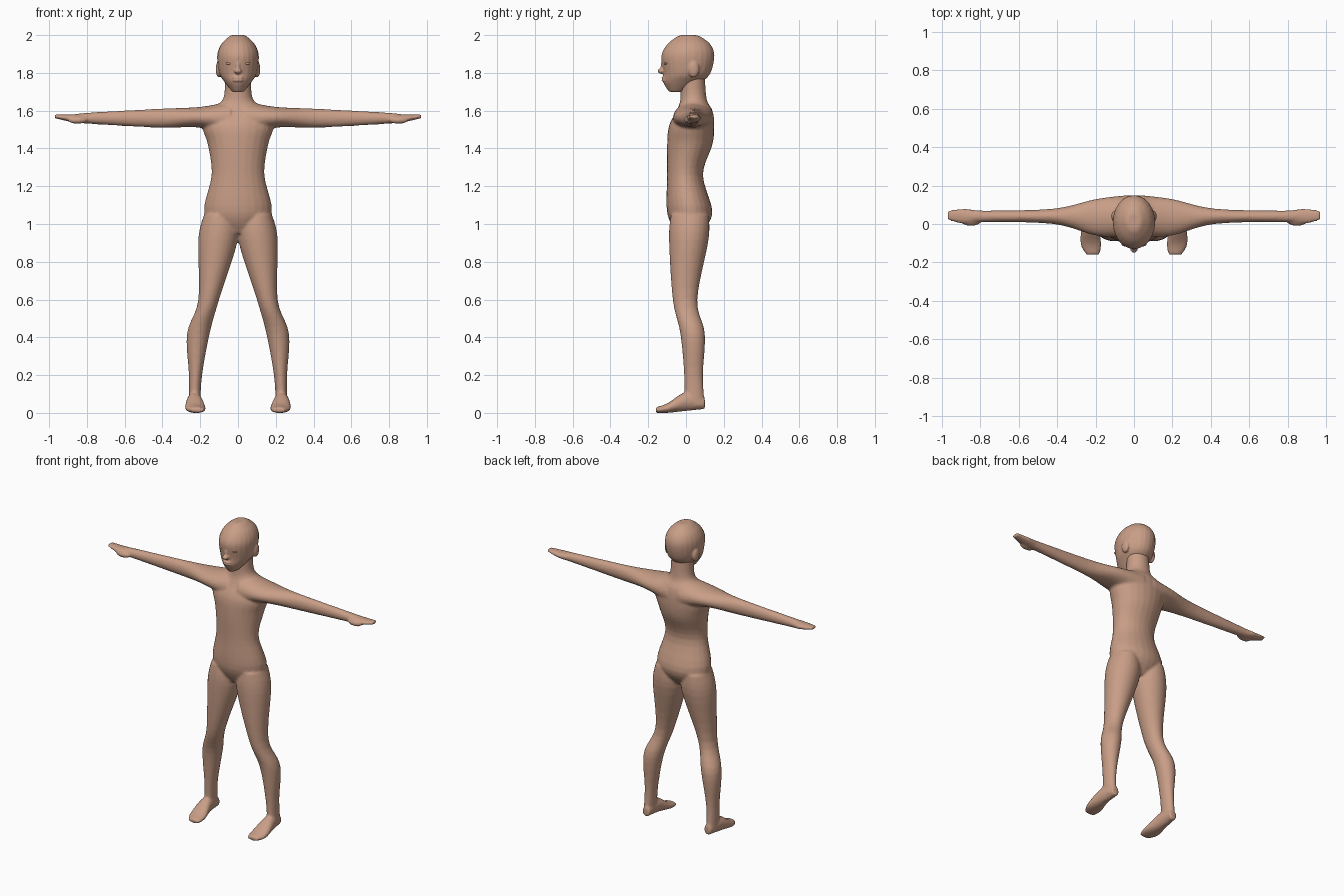
import bpy, bmesh, math
from mathutils import Vector, Matrix

cube = bpy.data.objects.get("Cube")
if cube:
    bpy.data.objects.remove(cube, do_unlink=True)

skin = bpy.data.materials.new("skin")
skin.use_nodes = True
color = (0.58, 0.34, 0.24, 1)
skin.diffuse_color = color
shader = skin.node_tree.nodes["Principled BSDF"]
shader.inputs["Base Color"].default_value = color
shader.inputs["Roughness"].default_value = 0.8

SIDES = 24
STEPS = 5


def smooth_rows(rows):
    """Refine a few key cross-sections with a smooth spline through them."""
    keys = [Vector(row) for row in rows]
    refined = []
    for i in range(len(keys) - 1):
        start, end = keys[i], keys[i + 1]
        before = keys[max(i - 1, 0)]
        after = keys[min(i + 2, len(keys) - 1)]
        leave, arrive = (end - before) / 2, (after - start) / 2
        for step in range(STEPS):
            t = step / STEPS
            blend = t * t * (3 - 2 * t)
            refined.append(start.lerp(end, blend)
                           + leave * (t * (1 - t) ** 2)
                           - arrive * (t * t * (1 - t)))
    return refined + [keys[-1]]


def loft(bm, axis, rows, side=1):
    """Closed tube along an axis; each row is (position, low a, high a, low b, high b)."""
    across, along = [i for i in range(3) if i != axis]
    rings = []
    for position, low_a, high_a, low_b, high_b in smooth_rows(rows):
        ring = []
        for k in range(SIDES):
            angle = math.tau * k / SIDES
            point = Vector()
            point[axis] = position
            point[across] = (low_a + high_a + math.cos(angle) * (high_a - low_a)) / 2
            point[along] = (low_b + high_b + math.sin(angle) * (high_b - low_b)) / 2
            point.x *= side
            ring.append(bm.verts.new(point))
        rings.append(ring)
    faces = [bm.faces.new(rings[0]), bm.faces.new(rings[-1])]
    for ring, following in zip(rings, rings[1:]):
        for k in range(SIDES):
            n = (k + 1) % SIDES
            faces.append(bm.faces.new((ring[k], ring[n], following[n], following[k])))
    bmesh.ops.recalc_face_normals(bm, faces=faces)


def centred(rows):
    """Expand (height, half width, front, back) into rows symmetric in x."""
    return [(z, -width, width, front, back) for z, width, front, back in rows]


def blob(bm, centre, radii):
    """Add an ellipsoid."""
    bmesh.ops.create_uvsphere(bm, u_segments=SIDES, v_segments=SIDES // 2, radius=1,
                              matrix=Matrix.LocRotScale(Vector(centre), None, Vector(radii)))


def finish(name, bm):
    """Turn the bmesh into a smooth-shaded skin object."""
    mesh = bpy.data.meshes.new(name)
    bm.to_mesh(mesh)
    bm.free()
    mesh.materials.append(skin)
    mesh.shade_smooth()
    part = bpy.data.objects.new(name, mesh)
    bpy.context.collection.objects.link(part)
    return part


def fuse(part, voxel, rounds):
    """Merge overlapping shapes into one soft skin."""
    remesh = part.modifiers.new("fuse", 'REMESH')
    remesh.mode = 'VOXEL'
    remesh.voxel_size = voxel
    remesh.use_smooth_shade = True
    soften = part.modifiers.new("soften", 'SMOOTH')
    soften.iterations = rounds


# torso and neck: height, half width, front, back
torso = [
    (0.95, 0.09, -0.05, 0.08), (1.06, 0.18, -0.1, 0.14), (1.26, 0.14, -0.1, 0.09),
    (1.42, 0.16, -0.1, 0.14), (1.52, 0.19, -0.09, 0.15), (1.6, 0.16, -0.05, 0.14),
    (1.66, 0.08, -0.03, 0.11), (1.78, 0.07, -0.03, 0.1),
]
# leg: height, inner, outer, front, back
leg = [
    (1.05, 0.02, 0.18, -0.08, 0.12), (0.92, 0, 0.21, -0.09, 0.12), (0.6, 0.1, 0.21, -0.07, 0.06),
    (0.42, 0.15, 0.27, -0.03, 0.1), (0.2, 0.19, 0.26, -0.01, 0.09), (0.04, 0.2, 0.26, -0.01, 0.1),
]
# foot, heel to toe: depth, inner, outer, bottom, top
foot = [
    (0.1, 0.2, 0.25, 0.02, 0.08), (0, 0.19, 0.27, 0.01, 0.11),
    (-0.1, 0.17, 0.28, 0, 0.05), (-0.16, 0.18, 0.25, 0, 0.03),
]
# arm and hand, shoulder to fingertips: reach, front, back, bottom, top
arm = [
    (0.04, -0.07, 0.15, 1.46, 1.65), (0.2, -0.06, 0.13, 1.51, 1.62), (0.42, 0, 0.08, 1.51, 1.61),
    (0.78, 0.01, 0.07, 1.53, 1.59), (0.88, 0, 0.08, 1.54, 1.58), (0.97, 0.02, 0.07, 1.56, 1.58),
]
bm = bmesh.new()
loft(bm, 2, centred(torso))
for side in (1, -1):
    loft(bm, 2, leg, side)
    loft(bm, 1, foot, side)
    loft(bm, 0, arm, side)
    # thumb
    blob(bm, (side * 0.85, 0.01, 1.55), (0.05, 0.02, 0.02))
fuse(finish("body", bm), 0.008, 4)

# head: height, half width, front, back
skull = [
    (1.7, 0.03, -0.09, -0.01), (1.75, 0.07, -0.12, 0.08), (1.8, 0.1, -0.12, 0.13),
    (1.89, 0.11, -0.13, 0.15), (1.95, 0.09, -0.1, 0.13), (1.99, 0.05, -0.05, 0.08),
    (2, 0.03, -0.02, 0.05),
]
bm = bmesh.new()
loft(bm, 2, centred(skull))
# nose tip, nose bridge, upper and lower lip
blob(bm, (0, -0.13, 1.81), (0.02, 0.02, 0.015))
blob(bm, (0, -0.12, 1.83), (0.012, 0.015, 0.04))
for z in (1.76, 1.775):
    blob(bm, (0, -0.115, z), (0.03, 0.015, 0.007))
# ears
for side in (1, -1):
    blob(bm, (side * 0.1, 0.04, 1.82), (0.018, 0.03, 0.045))
fuse(finish("head", bm), 0.005, 3)

# eyes: flat almond shapes set in the face
for name, side in (("left_eye", 1), ("right_eye", -1)):
    bm = bmesh.new()
    blob(bm, (side * 0.045, -0.105, 1.85), (0.02, 0.012, 0.008))
    finish(name, bm)
